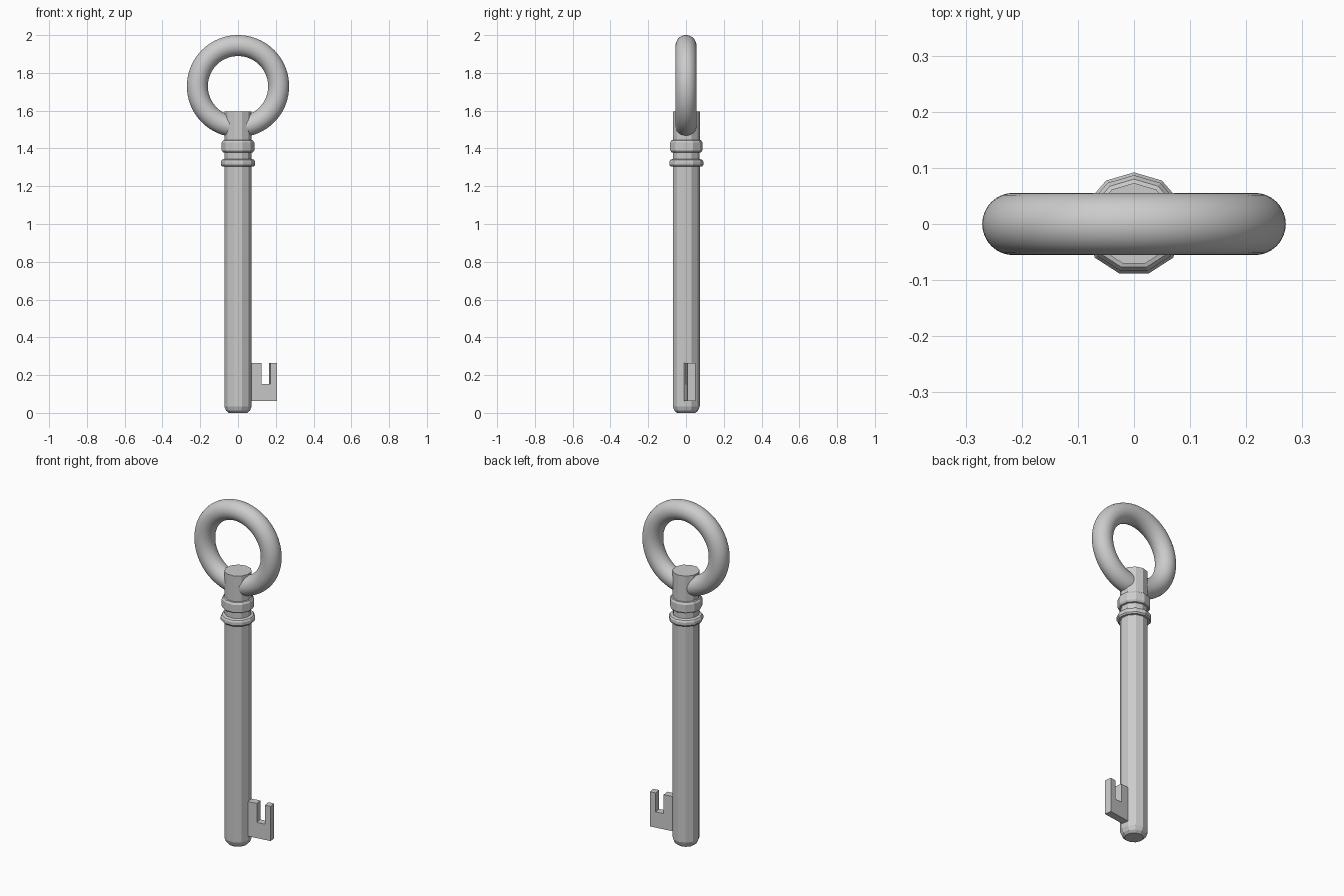
import bpy, bmesh, math
from mathutils import Matrix

cube = bpy.data.objects.get("Cube")
if cube:
    bpy.data.objects.remove(cube, do_unlink=True)

SIDES = 11
STEP = 2 * math.pi / SIDES
SHAFT_R = 0.073


def add_object(name, bm):
    bmesh.ops.recalc_face_normals(bm, faces=bm.faces)
    mesh = bpy.data.meshes.new(name)
    bm.to_mesh(mesh)
    bm.free()
    obj = bpy.data.objects.new(name, mesh)
    bpy.context.collection.objects.link(obj)
    return obj


def lathe(name, profile):
    """Turn (radius, height) points into a capped, faceted solid."""
    bm = bmesh.new()
    rings = []
    for r, z in profile:
        angles = [math.pi / 2 + i * STEP for i in range(SIDES)]
        rings.append([bm.verts.new((r * math.cos(a), r * math.sin(a), z)) for a in angles])
    for low, high in zip(rings, rings[1:]):
        for i in range(SIDES):
            j = (i + 1) % SIDES
            bm.faces.new((low[i], low[j], high[j], high[i]))
    bm.faces.new(rings[0][::-1])
    bm.faces.new(rings[-1])
    return add_object(name, bm)


# Shaft with rounded tip, two turned collars and the stem holding the ring
lathe("shaft", [
    (0.05, 0), (0.064, 0.012), (SHAFT_R, 0.035), (SHAFT_R, 1.305),
    (0.086, 1.305), (0.092, 1.313), (0.092, 1.33), (0.086, 1.34),
    (0.071, 1.345), (0.071, 1.378),
    (0.08, 1.38), (0.087, 1.39), (0.087, 1.432), (0.08, 1.443),
    (SHAFT_R, 1.445), (SHAFT_R, 1.595),
])

# Bit: a notched plate growing out of one facet of the shaft
outline = [(0.06, 0.062), (0.205, 0.062), (0.205, 0.265), (0.17, 0.265),
           (0.17, 0.154), (0.122, 0.154), (0.122, 0.265), (0.06, 0.265)]
half = SHAFT_R * math.sin(STEP / 2)
bm = bmesh.new()
plate = bm.faces.new([bm.verts.new((x, -half, z)) for x, z in outline])
extruded = bmesh.ops.extrude_face_region(bm, geom=[plate])["geom"]
bmesh.ops.translate(bm, vec=(0, 2 * half, 0),
                    verts=[g for g in extruded if isinstance(g, bmesh.types.BMVert)])
facet_angle = math.pi / 2 - 2.5 * STEP
bm.transform(Matrix.Rotation(facet_angle, 4, 'Z'))
add_object("bit", bm)

# Ring handle
bpy.ops.mesh.primitive_torus_add(
    major_radius=0.215, minor_radius=0.0555, major_segments=96, minor_segments=32,
    location=(0, 0, 1.7295), rotation=(math.pi / 2, 0, 0))
ring = bpy.context.object
ring.name = "ring_handle"
bpy.ops.object.transform_apply(location=False, rotation=True, scale=False)
bpy.ops.object.shade_smooth()
